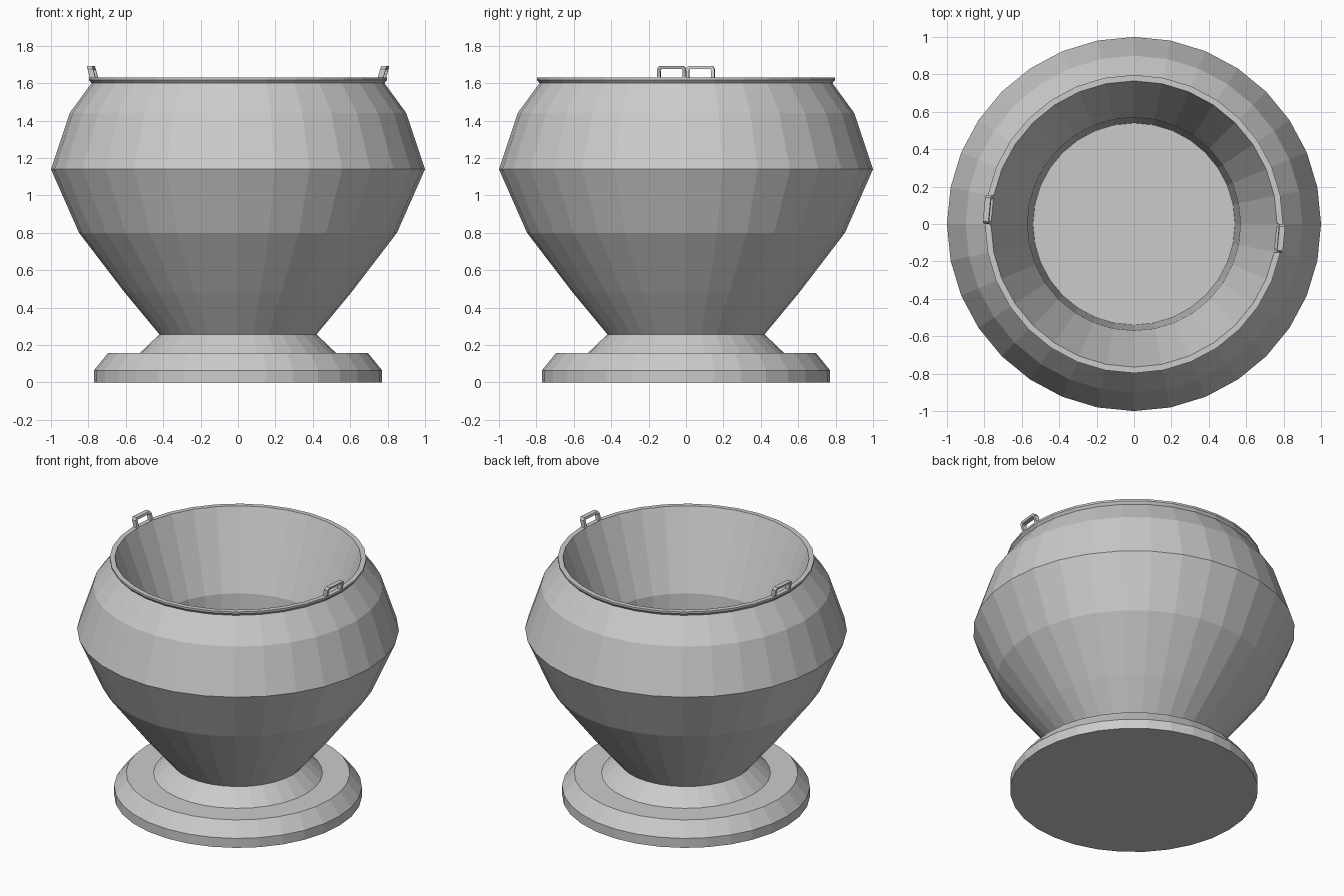
import bpy, bmesh, math
from mathutils import Matrix

if "Cube" in bpy.data.objects:
    bpy.data.objects.remove(bpy.data.objects["Cube"])

SIDES = 32


def finish(name, bm):
    bmesh.ops.remove_doubles(bm, verts=bm.verts, dist=1e-5)
    bmesh.ops.recalc_face_normals(bm, faces=bm.faces)
    mesh = bpy.data.meshes.new(name)
    bm.to_mesh(mesh)
    bm.free()
    ob = bpy.data.objects.new(name, mesh)
    bpy.context.collection.objects.link(ob)
    return ob


def lathe(bm, profile):
    """Turn an (r, z) profile around z; returns the rings of vertices."""
    rings = []
    for r, z in profile:
        rings.append([bm.verts.new((r * math.cos(2 * math.pi * i / SIDES),
                                    r * math.sin(2 * math.pi * i / SIDES), z))
                      for i in range(SIDES)])
    for a, b in zip(rings, rings[1:]):
        for i in range(SIDES):
            j = (i + 1) % SIDES
            bm.faces.new((a[i], a[j], b[j], b[i]))
    return rings


# One continuous turned skin: foot, neck, belly, rim, inside wall, floor
bm = bmesh.new()
rings = lathe(bm, [
    (0.77, 0.0), (0.77, 0.065), (0.695, 0.157), (0.525, 0.157), (0.42, 0.257),
    (0.605, 0.48), (0.85, 0.80), (1.0, 1.14), (0.90, 1.44), (0.783, 1.60),
    (0.797, 1.617), (0.797, 1.63), (0.765, 1.63),
    (0.57, 1.12), (0.54, 0.55)])
bm.faces.new(rings[0][::-1])
bm.faces.new(rings[-1])
finish("pot_body", bm)


# Bracket handles, each sitting on one facet of the rim
def handle(name, angle):
    outer = [(-0.077, 0), (-0.077, 0.052), (-0.065, 0.068),
             (0.065, 0.068), (0.077, 0.052), (0.077, 0)]
    inner = [(-0.060, 0), (-0.060, 0.046), (-0.055, 0.053),
             (0.055, 0.053), (0.060, 0.046), (0.060, 0)]
    bm = bmesh.new()
    o = [bm.verts.new((0, u, v)) for u, v in outer]
    n = [bm.verts.new((0, u, v)) for u, v in inner]
    for k in range(5):
        bm.faces.new((o[k], o[k + 1], n[k + 1], n[k]))
    ext = bmesh.ops.extrude_face_region(bm, geom=bm.faces[:], use_keep_orig=True)
    moved = [g for g in ext["geom"] if isinstance(g, bmesh.types.BMVert)]
    bmesh.ops.translate(bm, verts=moved, vec=(0.03, 0, 0))
    for v in bm.verts:            # lean outwards
        v.co.x += 0.28 * v.co.z
    bm.transform(Matrix.Rotation(angle, 4, 'Z') @ Matrix.Translation((0.757, 0, 1.624)))
    finish(name, bm)


half_step = math.pi / SIDES
handle("handle_right", -half_step)
handle("handle_left", math.pi - half_step)
